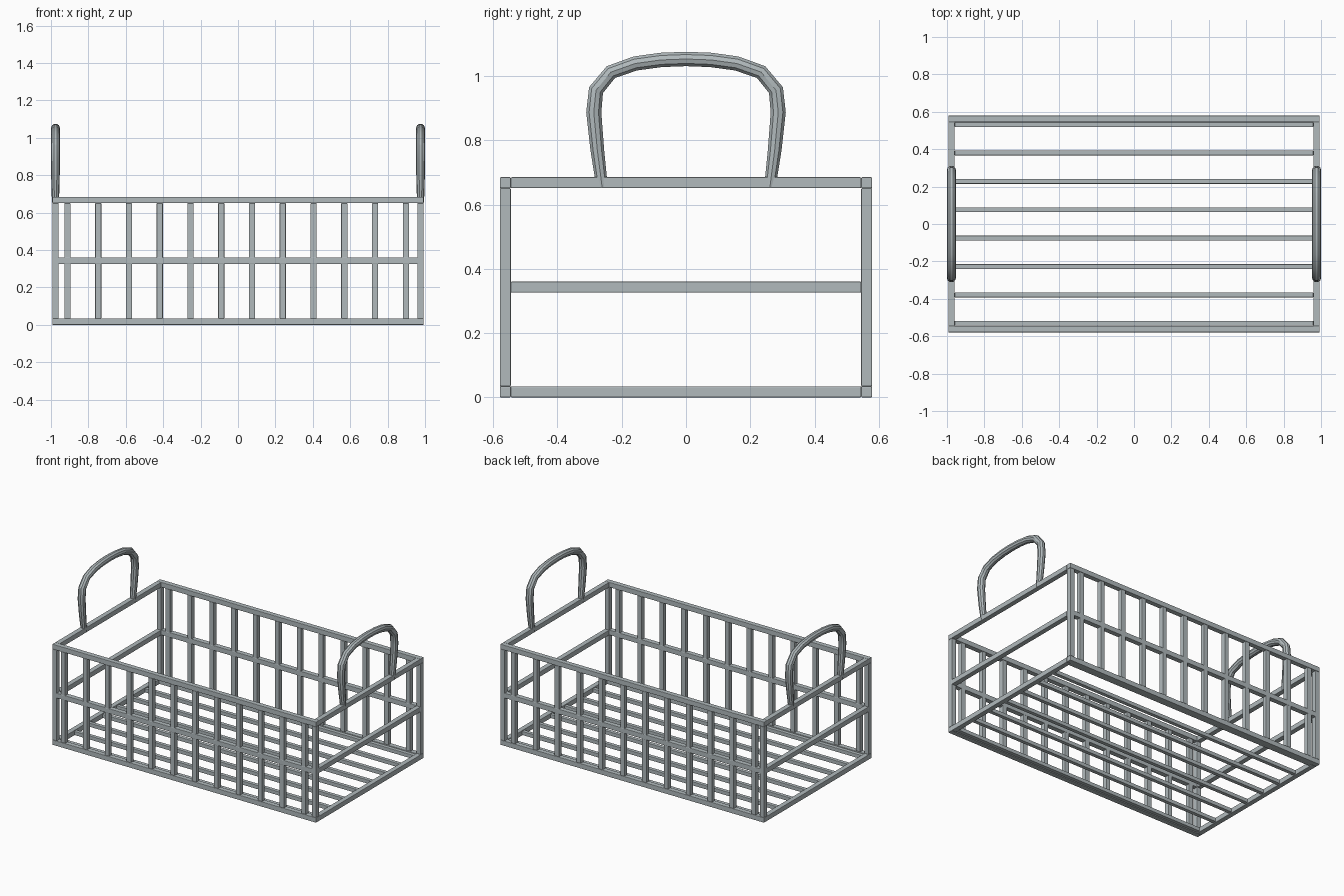
import bpy
import bmesh
from mathutils import Vector

cube = bpy.data.objects.get("Cube")
if cube:
    bpy.data.objects.remove(cube, do_unlink=True)

# Painted metal
steel = bpy.data.materials.new("brushed grey metal")
steel.use_nodes = True
colour = (0.44, 0.49, 0.505, 1)
steel.diffuse_color = colour
steel.node_tree.nodes["Principled BSDF"].inputs["Base Color"].default_value = colour

X, Y = 0.976, 0.562           # frame centre lines
LOW, MID, TOP = 0.017, 0.343, 0.668
R = 0.017                     # half bar thickness


def bar(name, centre, size):
    """Square bar with softly rounded edges."""
    bm = bmesh.new()
    bmesh.ops.create_cube(bm, size=1)
    bmesh.ops.scale(bm, vec=Vector(size), verts=bm.verts)
    bmesh.ops.bevel(bm, geom=bm.edges[:], offset=0.003, segments=2,
                    profile=0.5, affect='EDGES')
    mesh = bpy.data.meshes.new(name)
    bm.to_mesh(mesh)
    bm.free()
    mesh.materials.append(steel)
    obj = bpy.data.objects.new(name, mesh)
    obj.location = centre
    bpy.context.collection.objects.link(obj)
    return obj


# Horizontal frame rails at three heights
for level, z in (("bottom", LOW), ("middle", MID), ("top", TOP)):
    for side, s in (("front", -1), ("back", 1)):
        bar(f"{level}_{side}_rail", (0, s * Y, z), (2 * (X + R), 2 * R, 2 * R))
    for side, s in (("right", -1), ("left", 1)):
        bar(f"{level}_{side}_rail", (s * X, 0, z), (2 * R, 2 * (Y - R), 2 * R))

# Corner posts and upright bars of the long sides
post_height = TOP - LOW - 2 * R
post_z = (TOP + LOW) / 2
for side, s in (("front", -1), ("back", 1)):
    for end, e in (("right", -1), ("left", 1)):
        bar(f"{side}_{end}_post", (e * X, s * Y, post_z), (2 * R, 2 * R, post_height))
    for i in range(12):
        bar(f"{side}_upright_{i + 1}", (-0.912 + i * 0.1645, s * Y, post_z),
            (0.033, 0.032, post_height))

# Floor slats
for i in range(8):
    bar(f"floor_slat_{i + 1}", (0, -0.531 + i * 0.1518, LOW), (2 * (X - R), 0.026, 0.026))

# Arched handles: half path as (y, z, thickness), mirrored across the middle
half = [(0.261, 0.654, 0.8), (0.276, 0.77, 0.95), (0.287, 0.887, 1.05), (0.28, 0.956, 1.05),
        (0.234, 1.012, 1), (0.158, 1.039, 1), (0.078, 1.05, 1)]
path = half + [(0, 1.053, 1)] + [(-y, z, t) for y, z, t in reversed(half)]
for side, s in (("right", -1), ("left", 1)):
    curve = bpy.data.curves.new(f"{side}_handle", 'CURVE')
    curve.dimensions = '3D'
    curve.bevel_depth = 0.0235
    curve.bevel_resolution = 3
    curve.use_fill_caps = True
    spline = curve.splines.new('POLY')
    spline.points.add(len(path) - 1)
    for point, (y, z, t) in zip(spline.points, path):
        point.co = (s * X, y, z, 1)
        point.radius = t
    curve.materials.append(steel)
    handle = bpy.data.objects.new(f"{side}_handle", curve)
    bpy.context.collection.objects.link(handle)
    bpy.ops.object.select_all(action='DESELECT')
    handle.select_set(True)
    bpy.context.view_layer.objects.active = handle
    bpy.ops.object.convert(target='MESH')
    bpy.ops.object.shade_smooth_by_angle()
